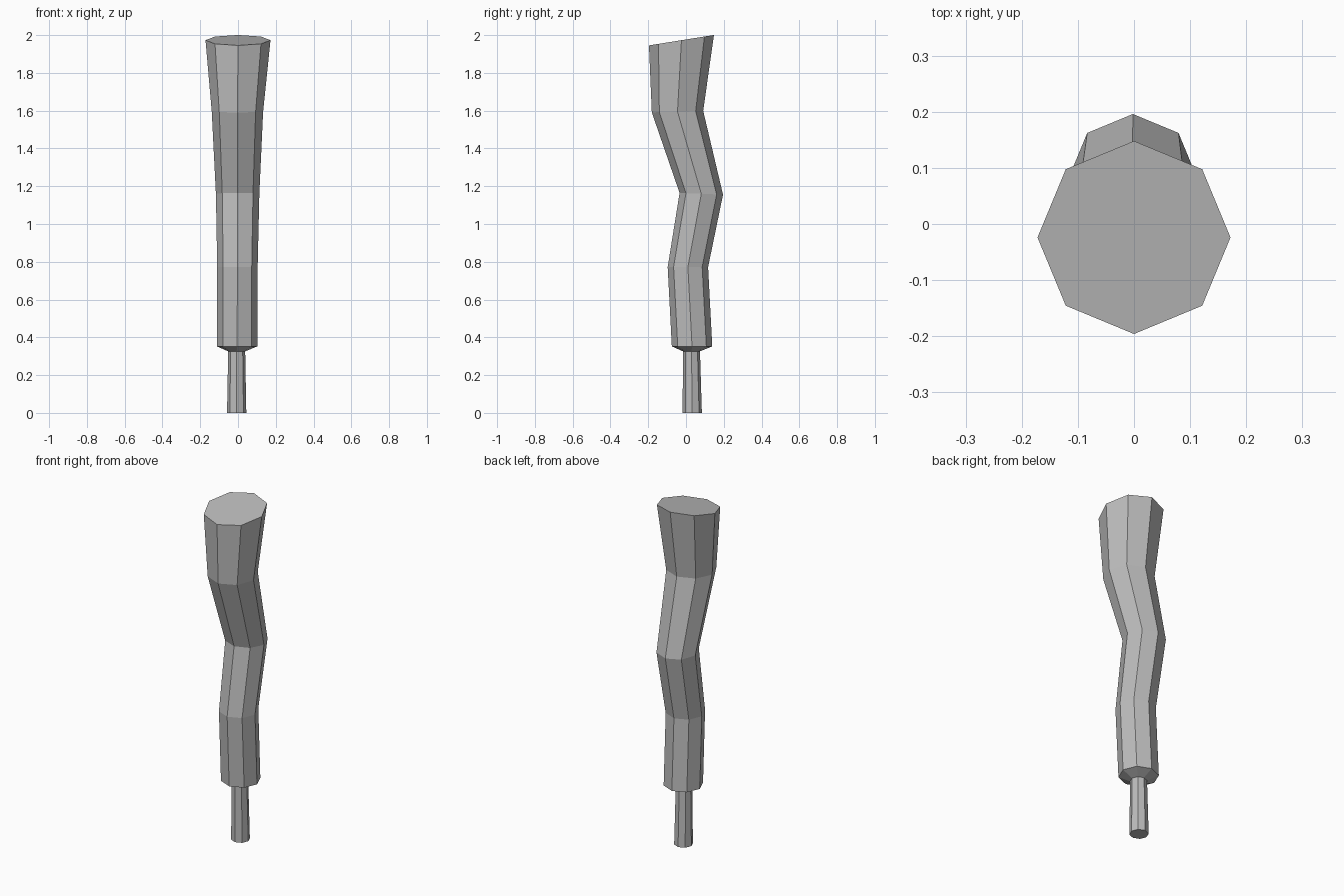
import bpy
import bmesh
from math import cos, sin, tau

SIDES = 8

cube = bpy.data.objects.get("Cube")
if cube:
    bpy.data.objects.remove(cube, do_unlink=True)

grey = bpy.data.materials.new("plain grey")
grey.use_nodes = True
colour = (0.5, 0.5, 0.5, 1)
grey.diffuse_color = colour
grey.node_tree.nodes["Principled BSDF"].inputs["Base Color"].default_value = colour


def loft(name, rings, cap_bottom=False, cap_top=False):
    """Join octagonal rings of (centre x, centre y, z, radius, slope along y)."""
    bm = bmesh.new()
    loops = []
    for cx, cy, z, radius, slope in rings:
        loop = []
        for i in range(SIDES):
            angle = tau * i / SIDES
            dy = radius * sin(angle)
            loop.append(bm.verts.new((cx + radius * cos(angle), cy + dy, z + slope * dy)))
        loops.append(loop)
    for low, high in zip(loops, loops[1:]):
        for i in range(SIDES):
            j = (i + 1) % SIDES
            bm.faces.new((low[i], low[j], high[j], high[i]))
    if cap_bottom:
        bm.faces.new(loops[0][::-1])
    if cap_top:
        bm.faces.new(loops[-1])
    mesh = bpy.data.meshes.new(name)
    bm.to_mesh(mesh)
    bm.free()
    mesh.materials.append(grey)
    obj = bpy.data.objects.new(name, mesh)
    bpy.context.collection.objects.link(obj)
    return obj


# Ring shared by the pin and the tapered underside of the shaft
neck = (-0.007, 0.029, 0.326, 0.045, 0)

# Thin pin at the foot
loft("foot_pin", [(-0.007, 0.033, 0, 0.051, 0), neck], cap_bottom=True)

# Bent shaft flaring to a sloping flat top
loft("bent_shaft", [
    neck,
    (-0.005, 0.032, 0.352, 0.107, 0),
    (-0.003, 0.01, 0.772, 0.107, 0),
    (-0.002, 0.081, 1.16, 0.115, -0.04),
    (-0.003, -0.045, 1.595, 0.136, 0.03),
    (0, -0.024, 1.973, 0.172, 0.16),
], cap_top=True)
